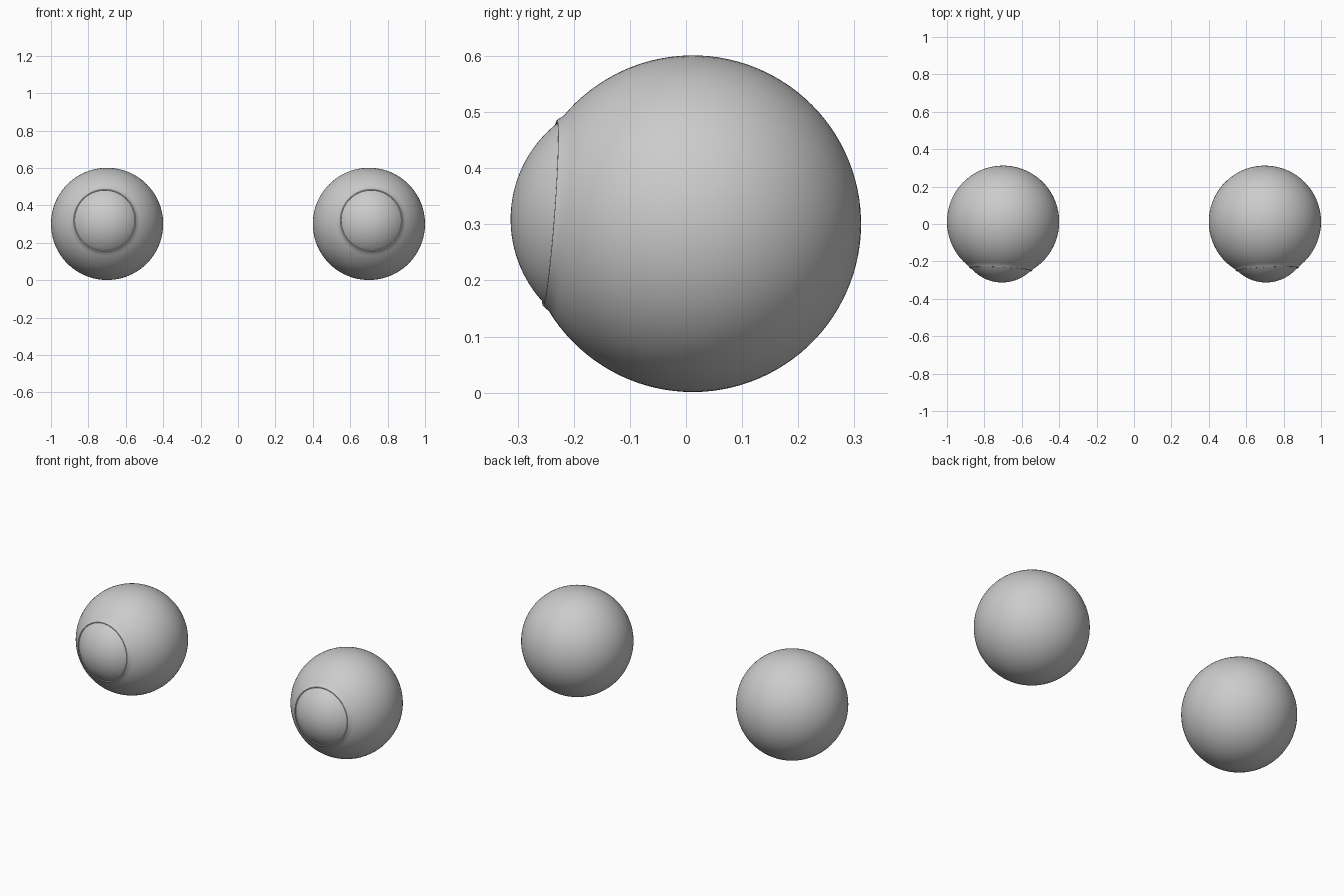
import bpy, bmesh
from math import sin, cos, pi, radians, asin, sqrt
from mathutils import Vector

if "Cube" in bpy.data.objects:
    bpy.data.objects.remove(bpy.data.objects["Cube"])

R = 0.30                      # eyeball radius
CAP_C, CAP_R = 0.107, 0.218   # cornea sphere centre along the gaze, and radius
SEGMENTS = 96


def lathe(name, profile, location, gaze):
    """Spin (radius, height) points around z, then aim z along the gaze."""
    bm = bmesh.new()
    verts = [bm.verts.new((r, 0, h)) for r, h in profile]
    edges = [bm.edges.new(pair) for pair in zip(verts, verts[1:])]
    bmesh.ops.spin(bm, geom=verts + edges, cent=(0, 0, 0), axis=(0, 0, 1),
                   angle=2 * pi, steps=SEGMENTS, use_duplicate=False)
    bmesh.ops.remove_doubles(bm, verts=bm.verts, dist=1e-5)
    bmesh.ops.recalc_face_normals(bm, faces=bm.faces)
    mesh = bpy.data.meshes.new(name)
    bm.to_mesh(mesh)
    bm.free()
    # an open shell must face outward
    if sum(p.normal.dot(p.center - Vector((0, 0, 0.05))) for p in mesh.polygons) < 0:
        mesh.flip_normals()
    obj = bpy.data.objects.new(name, mesh)
    bpy.context.collection.objects.link(obj)
    obj.location = location
    obj.rotation_euler = gaze.to_track_quat('Z', 'Y').to_euler()
    bpy.ops.object.select_all(action='DESELECT')
    obj.select_set(True)
    bpy.context.view_layer.objects.active = obj
    bpy.ops.object.shade_smooth_by_angle(angle=radians(30))
    return obj


# White of the eye: sphere from the back pole to a small raised lip at the opening
start = radians(35.5)
sclera = [(R * sin(a), R * cos(a))
          for a in (pi + (start - pi) * i / 44 for i in range(45))]
sclera[0] = (0, -R)
sclera += [(0.169, 0.252), (0.166, 0.2555), (0.162, 0.2555), (0.159, 0.251), (0.157, 0.244)]

# Cornea: tighter dome bulging out of the opening
edge = asin(0.163 / CAP_R)
cornea = [(CAP_R * sin(a), CAP_C + CAP_R * cos(a))
          for a in (edge * (1 - i / 16) for i in range(17))]

# Both eyes look slightly up and outward
for side, s in (("left", -1), ("right", 1)):
    centre = (0.70 * s, 0.012, 0.301)
    gaze = Vector((0.05 * s, -1, 0.075)).normalized()
    lathe(side + "_eyeball", sclera, centre, gaze)
    lathe(side + "_cornea", cornea, centre, gaze)
